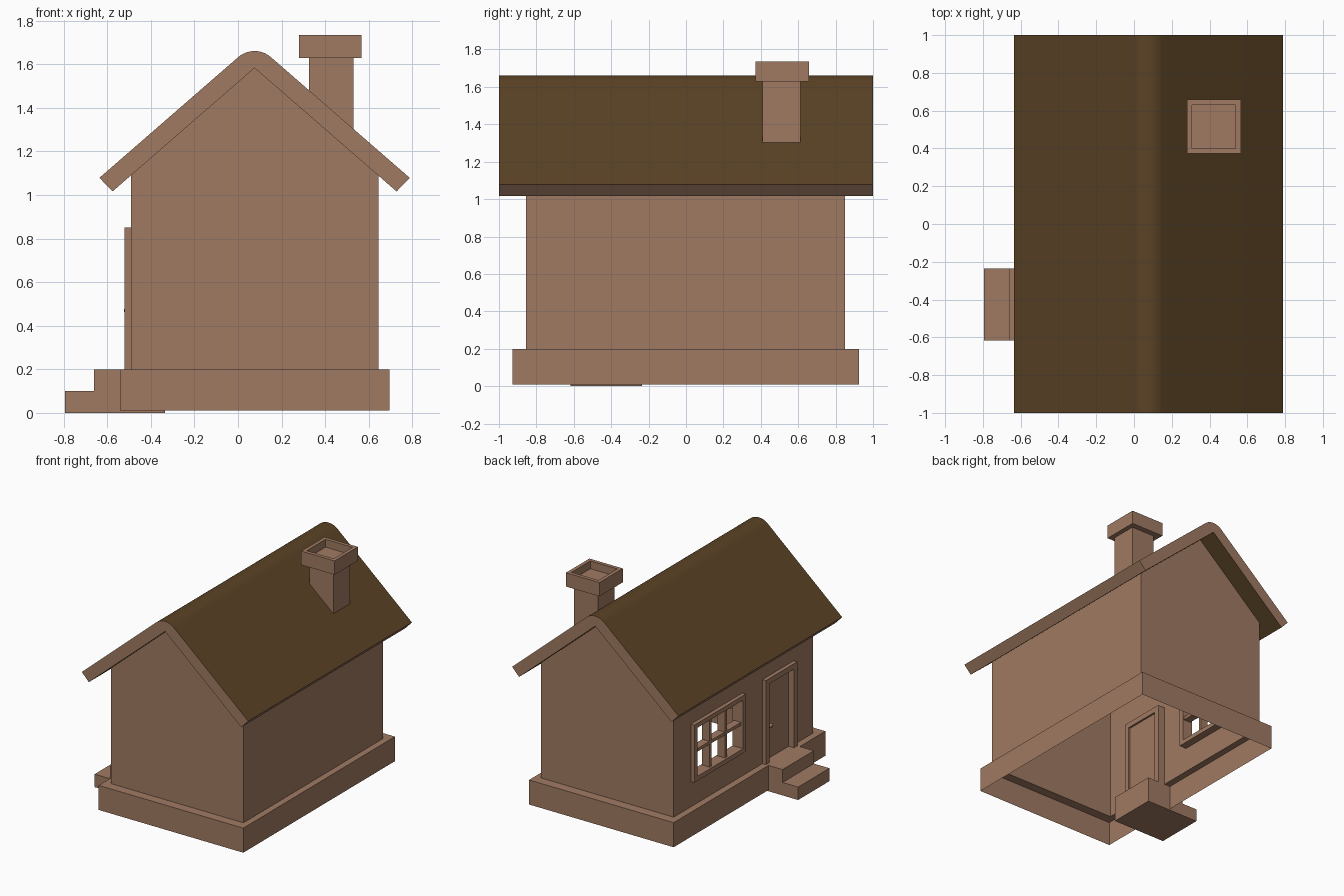
import bpy, bmesh, math
from mathutils import Vector

if "Cube" in bpy.data.objects:
    bpy.data.objects.remove(bpy.data.objects["Cube"])


def material(name, rgb):
    m = bpy.data.materials.new(name)
    m.diffuse_color = (*rgb, 1)
    m.use_nodes = True
    m.node_tree.nodes["Principled BSDF"].inputs["Base Color"].default_value = m.diffuse_color
    return m


CLAY = material("clay_brown", (0.352, 0.195, 0.122))
ROOF = material("dark_roof_brown", (0.105, 0.056, 0.019))

# shared house dimensions
RX, APEX, SLOPE = 0.076, 1.583, 0.869            # ridge x, inner apex z, roof slope
WX0, WX1, WY0, WY1, WZ = -0.49, 0.645, -0.855, 0.85, 0.20


def underside(x):
    return APEX - SLOPE * abs(x - RX)


def finish(name, bm, mats=(CLAY,)):
    bmesh.ops.remove_doubles(bm, verts=bm.verts, dist=1e-5)
    bm.normal_update()
    me = bpy.data.meshes.new(name)
    bm.to_mesh(me)
    bm.free()
    for m in mats:
        me.materials.append(m)
    ob = bpy.data.objects.new(name, me)
    bpy.context.collection.objects.link(ob)
    return ob


def face(bm, pts):
    return bm.faces.new([bm.verts.new(p) for p in pts])


def add_box(bm, x0, x1, y0, y1, z0, z1):
    r = bmesh.ops.create_cube(bm, size=1)
    for v in r["verts"]:
        v.co = ((x0 + x1) / 2 + v.co.x * (x1 - x0),
                (y0 + y1) / 2 + v.co.y * (y1 - y0),
                (z0 + z1) / 2 + v.co.z * (z1 - z0))
    return r["verts"]


def extrude_y(bm, profile, y0, y1):
    """Closed prism along y from an (x, z) profile."""
    f = face(bm, [(x, y0, z) for x, z in profile])
    r = bmesh.ops.extrude_face_region(bm, geom=[f], use_keep_orig=True)
    for v in r["geom"]:
        if isinstance(v, bmesh.types.BMVert):
            v.co.y = y1
    bmesh.ops.recalc_face_normals(bm, faces=bm.faces)


# walls: thin shell, open below, with door and window openings
DOOR = (-0.60, -0.25, 0.20, 0.835)
WINDOW = (0.03, 0.62, 0.415, 0.825)
bm = bmesh.new()
zl, zr = underside(WX0), underside(WX1)
gable = [(WX0, WZ), (WX1, WZ), (WX1, zr), (RX, APEX), (WX0, zl)]
face(bm, [(x, WY0, z) for x, z in gable])
face(bm, [(x, WY1, z) for x, z in reversed(gable)])
face(bm, [(WX1, WY0, WZ), (WX1, WY1, WZ), (WX1, WY1, zr), (WX1, WY0, zr)])
ys = sorted([WY0, WY1, *DOOR[:2], *WINDOW[:2]])
zs = sorted({WZ, zl, DOOR[3], *WINDOW[2:]})
for a, b in zip(ys, ys[1:]):
    for c, d in zip(zs, zs[1:]):
        my, mz = (a + b) / 2, (c + d) / 2
        if any(o[0] < my < o[1] and o[2] < mz < o[3] for o in (DOOR, WINDOW)):
            continue
        face(bm, [(WX0, b, c), (WX0, a, c), (WX0, a, d), (WX0, b, d)])
finish("house_walls", bm)

# foundation: skirt and ledge, open below
bm = bmesh.new()
FX0, FX1, FY0, FY1 = -0.542, 0.695, -0.928, 0.925
outer = [(FX0, FY0), (FX1, FY0), (FX1, FY1), (FX0, FY1)]
inner = [(WX0, WY0), (WX1, WY0), (WX1, WY1), (WX0, WY1)]
for i in range(4):
    j = (i + 1) % 4
    face(bm, [(*outer[i], 0.01), (*outer[j], 0.01), (*outer[j], WZ), (*outer[i], WZ)])
    face(bm, [(*outer[i], WZ), (*outer[j], WZ), (*inner[j], WZ), (*inner[i], WZ)])
finish("foundation", bm)

# roof: gabled slab with a rounded ridge
bm = bmesh.new()
pitch = math.atan(SLOPE)
R, TOP = 0.114, 1.661
arc = []
for i in range(11):
    t = pitch - 2 * pitch * i / 10
    arc.append((RX + R * math.sin(t), TOP - R + R * math.cos(t)))
eave = 0.652
profile = [(RX - eave, APEX - SLOPE * eave), (RX, APEX), (RX + eave, APEX - SLOPE * eave),
           (RX + 0.712, 1.079)] + arc + [(RX - 0.712, 1.079)]
extrude_y(bm, profile, -1, 1)
bm.normal_update()
for f in bm.faces:
    n, side = f.normal, f.calc_center_median().x - RX
    is_edge = abs(n.y) > 0.9 or (n.z < 0 and n.x * side > 0)
    f.material_index = 0 if is_edge else 1
roof = finish("roof", bm, (CLAY, ROOF))
bpy.context.view_layer.objects.active = roof
roof.select_set(True)
bpy.ops.object.shade_smooth_by_angle(angle=math.radians(30))
roof.select_set(False)

# chimney stack, its foot cut along the roof slope
bm = bmesh.new()
for v in add_box(bm, 0.325, 0.53, 0.408, 0.613, 1.3, 1.64):
    if v.co.z < 1.5:
        v.co.z = underside(v.co.x) + 0.06
finish("chimney_stack", bm)

# chimney cap with sunken flue
bm = bmesh.new()
add_box(bm, 0.28, 0.566, 0.372, 0.658, 1.628, 1.735)
bm.normal_update()
top = [f for f in bm.faces if f.normal.z > 0.9]
bmesh.ops.inset_region(bm, faces=top, thickness=0.04)
r = bmesh.ops.extrude_face_region(bm, geom=top)
for v in r["geom"]:
    if isinstance(v, bmesh.types.BMVert):
        v.co.z -= 0.06
bmesh.ops.delete(bm, geom=top, context="FACES_ONLY")
finish("chimney_cap", bm)

# entrance steps
bm = bmesh.new()
extrude_y(bm, [(-0.795, 0), (-0.335, 0), (-0.335, 0.2), (-0.662, 0.2),
               (-0.662, 0.1), (-0.795, 0.1)], -0.617, -0.235)
finish("entrance_steps", bm)

# door frame and leaf
X0, X1 = -0.52, -0.43
bm = bmesh.new()
add_box(bm, X0, X1, -0.617, -0.575, 0.2, 0.85)
add_box(bm, X0, X1, -0.277, -0.235, 0.2, 0.85)
add_box(bm, X0, X1, -0.575, -0.277, 0.808, 0.85)
finish("door_frame", bm)
bm = bmesh.new()
add_box(bm, -0.475, -0.445, -0.575, -0.277, 0.2, 0.808)
finish("door", bm)

# door knob
bm = bmesh.new()
bmesh.ops.create_uvsphere(bm, u_segments=12, v_segments=8, radius=0.016)
bmesh.ops.translate(bm, verts=bm.verts, vec=Vector((-0.508, -0.312, 0.47)))
add_box(bm, -0.505, -0.47, -0.318, -0.306, 0.464, 0.476)
finish("door_knob", bm)

# window frame
y0, y1, z0, z1, w = 0.01, 0.64, 0.395, 0.84, 0.035
bm = bmesh.new()
for a in (y0, y1 - w):
    add_box(bm, X0, X1, a, a + w, z0, z1)
for c in (z0, z1 - w):
    add_box(bm, X0, X1, y0 + w, y1 - w, c, c + w)
finish("window_frame", bm)

# window bars: three columns, two rows
bm = bmesh.new()
for i in (1, 2):
    m = y0 + w + (y1 - y0 - 2 * w) * i / 3
    add_box(bm, -0.503, -0.44, m - 0.012, m + 0.012, z0 + w, z1 - w)
mz = (z0 + z1) / 2
add_box(bm, -0.502, -0.441, y0 + w, y1 - w, mz - 0.012, mz + 0.012)
finish("window_bars", bm)
